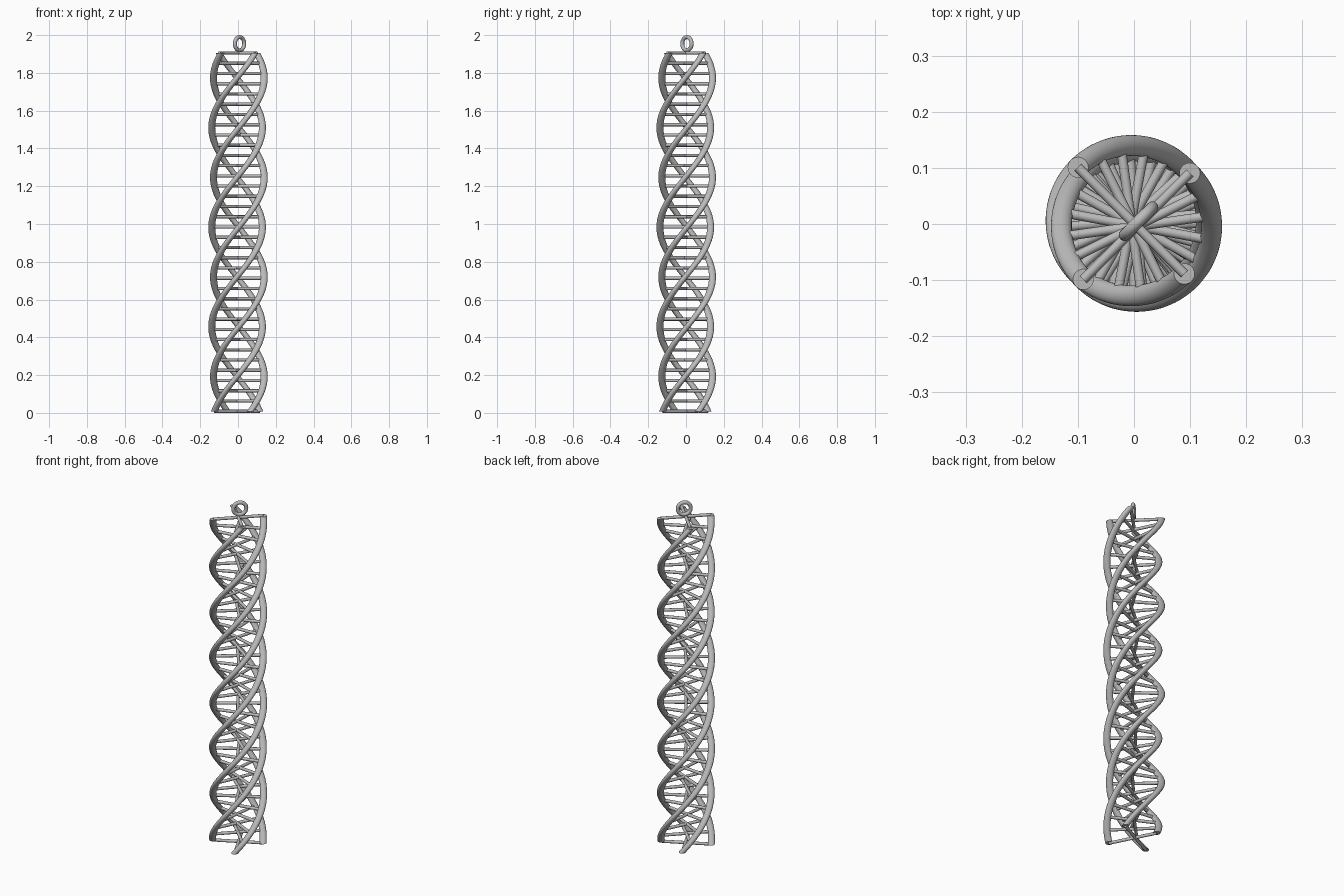
import bpy, bmesh, math
from mathutils import Vector, Matrix

if "Cube" in bpy.data.objects:
    bpy.data.objects.remove(bpy.data.objects["Cube"], do_unlink=True)

# Overall dimensions
Z_LOW, Z_TOP = 0.0085, 1.905
RADIUS, TUBE, RUNG = 0.134, 0.0185, 0.0085
TWIST = math.radians(648)
TOP_ANGLE = math.radians(45)
LAYERS, SIDES, RUNGS = 150, 24, 36

grey = bpy.data.materials.new("plain grey")
grey.use_nodes = True
grey.diffuse_color = (0.5, 0.5, 0.5, 1)
grey.node_tree.nodes["Principled BSDF"].inputs["Base Color"].default_value = (0.5, 0.5, 0.5, 1)


def finish(bm, name):
    bmesh.ops.recalc_face_normals(bm, faces=bm.faces)
    mesh = bpy.data.meshes.new(name)
    bm.to_mesh(mesh)
    bm.free()
    mesh.materials.append(grey)
    obj = bpy.data.objects.new(name, mesh)
    bpy.context.collection.objects.link(obj)
    bpy.ops.object.select_all(action='DESELECT')
    obj.select_set(True)
    bpy.context.view_layer.objects.active = obj
    bpy.ops.object.shade_smooth_by_angle(angle=math.radians(40))
    return obj


def helix_point(t, phase, centre):
    a = TOP_ANGLE + phase - (1 - t) * TWIST
    z = Z_LOW + t * (Z_TOP - Z_LOW)
    return Vector((centre[0] + RADIUS * math.cos(a), centre[1] + RADIUS * math.sin(a), z))


# Strand: a level disc extruded upward with a twist
def strand(name, phase, centre):
    bm = bmesh.new()
    rings = []
    for i in range(LAYERS + 1):
        p = helix_point(i / LAYERS, phase, centre)
        angles = [math.tau * k / SIDES for k in range(SIDES)]
        rings.append([bm.verts.new(p + Vector((TUBE * math.cos(a), TUBE * math.sin(a), 0)))
                      for a in angles])
    for low, high in zip(rings, rings[1:]):
        for k in range(SIDES):
            n = (k + 1) % SIDES
            bm.faces.new((low[k], low[n], high[n], high[k]))
    bm.faces.new(rings[0])
    bm.faces.new(rings[-1])
    finish(bm, name)


# Rungs: level rods joining the two opposite strands of a pair
def rungs(name, phase, centre):
    bm = bmesh.new()
    for i in range(RUNGS):
        t = i / (RUNGS - 1)
        a = helix_point(t, phase, centre)
        b = helix_point(t, phase + math.pi, centre)
        turn = (b - a).to_track_quat('Z', 'Y').to_matrix().to_4x4()
        bmesh.ops.create_cone(bm, cap_ends=True, segments=16, radius1=RUNG, radius2=RUNG,
                              depth=(b - a).length,
                              matrix=Matrix.Translation((a + b) / 2) @ turn)
    finish(bm, name)


# Two double helices a quarter turn apart, with slightly shifted axes
pairs = (("first", 0, (0.0045, -0.004)), ("second", math.pi / 2, (-0.005, 0.006)))
for label, phase, centre in pairs:
    strand(label + "_strand", phase, centre)
    strand(label + "_opposite_strand", phase + math.pi, centre)
    rungs(label + "_rungs", phase, centre)

# Hanging loop standing upright along the diagonal
bpy.ops.mesh.primitive_torus_add(major_segments=48, minor_segments=16,
                                 major_radius=0.035, minor_radius=0.0105,
                                 location=(0.008, 0.005, 1.9545),
                                 rotation=(math.pi / 2, 0, math.pi / 4))
loop = bpy.context.object
loop.name = "hanging_loop"
loop.data.materials.append(grey)
bpy.ops.object.shade_smooth_by_angle(angle=math.radians(40))
